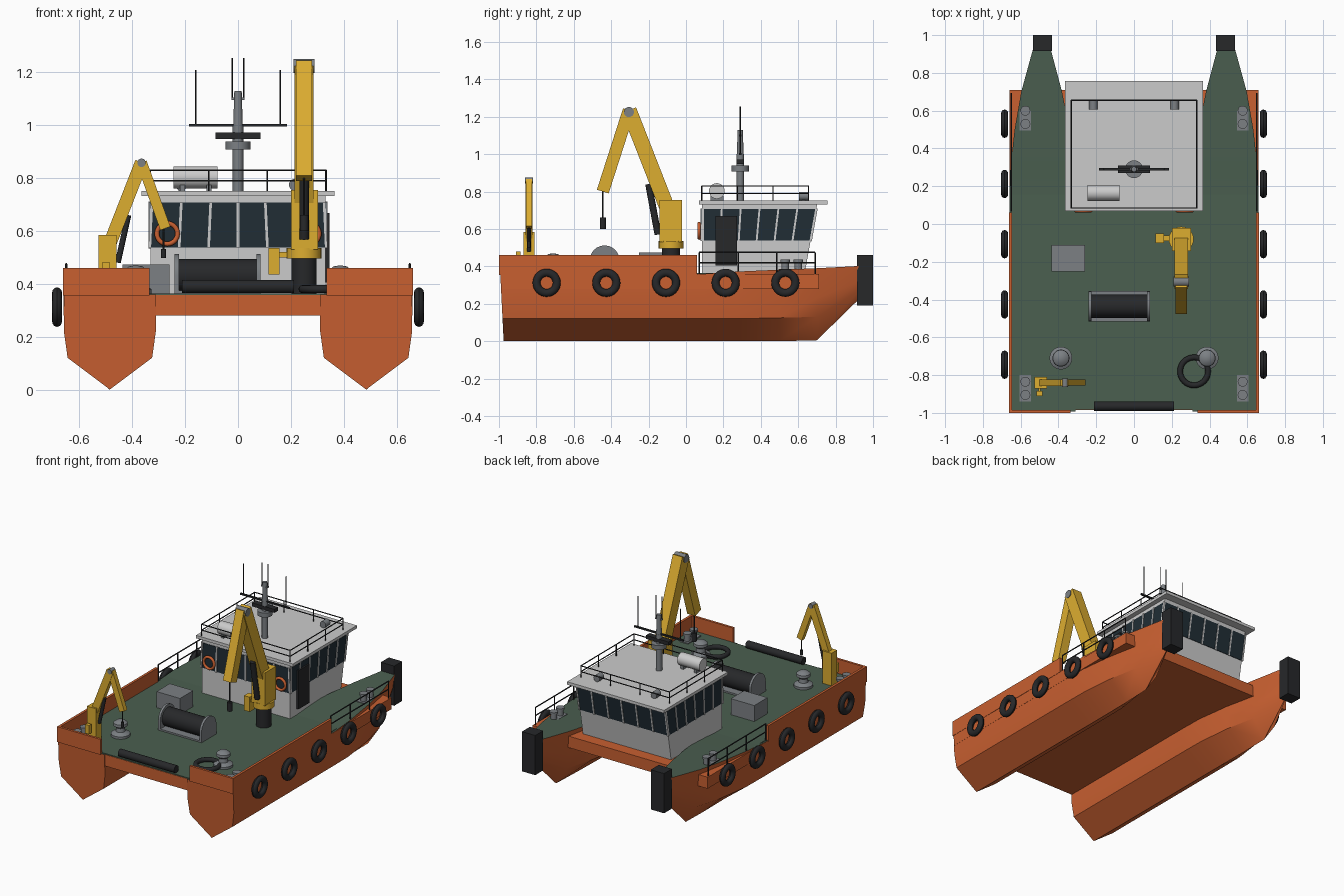
import bpy, bmesh, math
from mathutils import Vector, Matrix

if "Cube" in bpy.data.objects:
    bpy.data.objects.remove(bpy.data.objects["Cube"])

def mat(name, r, g, b):
    m = bpy.data.materials.new(name)
    m.diffuse_color = (r, g, b, 1)
    m.use_nodes = True
    m.node_tree.nodes["Principled BSDF"].inputs["Base Color"].default_value = m.diffuse_color
    return m

ORANGE = mat("orange_paint", .58, .115, .03)
YELLOW = mat("yellow_paint", .72, .42, .03)
GREEN = mat("deck_green", .07, .115, .08)
BLACK = mat("rubber_black", .02, .021, .023)
GLASS = mat("dark_glass", .015, .027, .036)
WHITE = mat("cabin_grey", .6, .6, .6)
STEEL = mat("steel", .2, .215, .23)

def finish(name, bm, *mats):
    bmesh.ops.recalc_face_normals(bm, faces=bm.faces)
    me = bpy.data.meshes.new(name)
    bm.to_mesh(me)
    bm.free()
    for m in mats:
        me.materials.append(m)
    ob = bpy.data.objects.new(name, me)
    bpy.context.collection.objects.link(ob)
    return ob

def box(name, lo, hi, m):
    lo, hi = Vector(lo), Vector(hi)
    bm = bmesh.new()
    bmesh.ops.create_cube(bm, size=1, matrix=Matrix.Translation((lo + hi) / 2) @ Matrix.Diagonal((*(hi - lo), 1)))
    return finish(name, bm, m)

def cyl(name, a, b, r, m, r2=None, seg=24):
    a, b = Vector(a), Vector(b)
    d = b - a
    mx = Matrix.Translation((a + b) / 2) @ d.to_track_quat('Z', 'Y').to_matrix().to_4x4()
    bm = bmesh.new()
    bmesh.ops.create_cone(bm, cap_ends=True, segments=seg, radius1=r, radius2=r if r2 is None else r2,
                          depth=d.length, matrix=mx)
    return finish(name, bm, m)

def beam(name, a, b, side, w, h, m):
    """Rectangular bar from a to b, w wide along the side axis."""
    a, b, s = Vector(a), Vector(b), Vector(side)
    d = (b - a).normalized()
    rot = Matrix((d, s, d.cross(s))).transposed().to_4x4()
    bm = bmesh.new()
    bmesh.ops.create_cube(bm, size=1, matrix=Matrix.Translation((a + b) / 2) @ rot
                          @ Matrix.Diagonal(((b - a).length, w, h, 1)))
    return finish(name, bm, m)

def prism(name, prof, x0, x1, m):
    """(y, z) outline extruded along x."""
    bm = bmesh.new()
    f = bm.faces.new([bm.verts.new((x0, y, z)) for y, z in prof])
    g = bmesh.ops.extrude_face_region(bm, geom=[f])['geom']
    bmesh.ops.translate(bm, vec=(x1 - x0, 0, 0), verts=[v for v in g if isinstance(v, bmesh.types.BMVert)])
    return finish(name, bm, m)

def lathe(name, prof, loc, m, axis='Z', closed=False, seg=32):
    """(radius, height) outline spun about an axis."""
    bm = bmesh.new()
    vs = [bm.verts.new((r, 0, h)) for r, h in prof]
    es = [bm.edges.new((vs[i], vs[i + 1])) for i in range(len(vs) - 1)]
    if closed:
        es.append(bm.edges.new((vs[-1], vs[0])))
    bmesh.ops.spin(bm, geom=vs + es, cent=(0, 0, 0), axis=(0, 0, 1), angle=2 * math.pi, steps=seg)
    bmesh.ops.remove_doubles(bm, verts=bm.verts, dist=1e-5)
    rot = Vector({'X': (1, 0, 0), 'Y': (0, 1, 0), 'Z': (0, 0, 1)}[axis]).to_track_quat('Z', 'Y').to_matrix().to_4x4()
    bm.transform(Matrix.Translation(loc) @ rot)
    return finish(name, bm, m)

def ring(name, loc, R, r, m, axis='Z', squash=1):
    pts = [(R + r * math.cos(t * math.pi / 6), r * squash * math.sin(t * math.pi / 6)) for t in range(12)]
    return lathe(name, pts, loc, m, axis, True)

# twin hulls: y, centre, keel z, chine half width/z, mid half width/z, deck half width/z
STATIONS = [(-.975, .485, 0, .16, .12, .174, .22, .174, .36), (.1, .485, 0, .16, .12, .174, .22, .174, .36),
            (.27, .485, 0, .158, .12, .17, .22, .172, .372), (.5, .487, 0, .13, .125, .14, .225, .145, .382),
            (.7, .489, .005, .085, .13, .098, .23, .108, .39), (.925, .488, .225, .02, .27, .035, .32, .047, .402)]
for s in (-1, 1):
    bm = bmesh.new()
    rows = []
    for i, (y, c, k, w1, z1, w2, z2, w3, z3) in enumerate(STATIONS):
        pts = [(0, k), (w1, z1), (w2, z2), (w3, z3), (-w3, z3), (-w2, z2), (-w1, z1)]
        rows.append([bm.verts.new((s * (c + w), y - (.05 * z if i == 0 else 0), z)) for w, z in pts])
    for i, (a, b) in enumerate(zip(rows, rows[1:])):
        for j in range(7):
            f = bm.faces.new((a[j], a[(j + 1) % 7], b[(j + 1) % 7], b[j]))
            f.material_index = 1 if j == 3 else 0
    bm.faces.new(rows[0])
    bm.faces.new(rows[-1])
    finish("hull", bm, ORANGE, GREEN)
    # bow fender, bulwarks
    box("bow_fender", (s * .485 - .05, .915, .19), (s * .485 + .05, 1, .46), BLACK)
    xs = sorted((s * .645, s * .662))
    box("side_bulwark", (xs[0], -1, .355), (xs[1], .06, .46), ORANGE)
    xs = sorted((s * .335, s * .66))
    box("stern_bulwark", (xs[0], -1, .355), (xs[1], -.984, .46), ORANGE)
    # tyre fenders
    for i in range(5):
        ring("tyre_fender", (s * .685, -.745 + .319 * i, .312), .054, .021, BLACK, 'X', .9)
    # foredeck rail
    for y in (.07, .28, .485, .69):
        cyl("foredeck_post", (s * .65, y, .355), (s * .65, y, .475), .004, BLACK, seg=8)
    for z in (.42, .475):
        cyl("foredeck_rail", (s * .65, .07, z), (s * .65, .69, z), .004, BLACK, seg=8)
    # twin bollards
    for y0, z0 in ((-.87, .363), (.565, .378)):
        box("bollard_base", (s * .575 - .03, y0 - .07, z0 - .01), (s * .575 + .03, y0 + .07, z0 + .008), STEEL)
        for y in (y0 - .035, y0 + .035):
            cyl("bollard", (s * .575, y, z0), (s * .575, y, z0 + .05), .02, STEEL)
            cyl("bollard_cap", (s * .575, y, z0 + .045), (s * .575, y, z0 + .058), .026, STEEL)
    # capstans
    lathe("capstan", [(0, .36), (.06, .36), (.06, .38), (.03, .395), (.026, .42), (.045, .435),
                      (.043, .452), (.025, .466), (0, .47)], (s * .387, -.71, 0), STEEL)

# bridging platform and deck
box("platform", (-.66, -.985, .28), (.66, .71, .358), ORANGE)
box("main_deck", (-.648, -.982, .35), (.648, .27, .364), GREEN)
cyl("stern_roller", (-.212, -.965, .39), (.212, -.965, .39), .025, BLACK)

# wheelhouse
def front(z):
    return .636 + (z - .37) * .18
def cabin_profile(z0, z1, e):
    return [(.085 - e, z0), (front(z0) + e, z0), (front(z1) + e, z1), (.085 - e, z1)]
prism("cabin_walls", cabin_profile(.36, .735, 0), -.332, .332, WHITE)
prism("window_band", cabin_profile(.537, .707, .003), -.335, .335, GLASS)
box("cabin_roof", (-.365, .07, .732), (.365, .757, .752), WHITE)
# window mullions
for i in range(7):
    x = -.334 + i * .668 / 6
    dx = .008 if i < 3 else -.008 if i > 3 else 0
    beam("rear_mullion", (x, .081, .535), (x + dx, .081, .71), (0, 1, 0), .008, .01, WHITE)
    beam("front_mullion", (x, front(.535) + .003, .535), (x, front(.71) + .003, .71), (1, 0, 0), .01, .008, WHITE)
for s in (-1, 1):
    for i in range(7):
        y = .09 + i * .575 / 6
        beam("side_mullion", (s * .335, y, .535), (s * .335, y + .0315 * i / 6, .71), (1, 0, 0), .008, .01, WHITE)
    ring("life_ring", (s * .268, .07, .59), .039, .009, ORANGE, 'Y')
    # searchlights
    cyl("searchlight_stand", (s * .215, .63, .75), (s * .215, .63, .775), .01, STEEL)
    cyl("searchlight", (s * .215, .605, .775), (s * .215, .655, .775), .022, STEEL)
box("cabin_door", (.33, .157, .405), (.346, .272, .668), BLACK)

# roof rail
for x in (-.333, -.111, .111, .333):
    for y in (.085, .655):
        cyl("roof_post", (x, y, .75), (x, y, .83), .0035, BLACK, seg=8)
for s in (-1, 1):
    for y in (.275, .465):
        cyl("roof_post", (s * .333, y, .75), (s * .333, y, .83), .0035, BLACK, seg=8)
    for z in (.79, .83):
        cyl("roof_rail_side", (s * .333, .085, z), (s * .333, .655, z), .0035, BLACK, seg=8)
for y in (.085, .655):
    for z in (.79, .83):
        cyl("roof_rail_end", (-.333, y, z), (.333, y, z), .0035, BLACK, seg=8)

# life raft canister
cyl("life_raft", (-.245, .165, .803), (-.078, .165, .803), .042, WHITE)
for x in (-.21, -.11):
    box("raft_cradle", (x - .01, .13, .75), (x + .01, .2, .775), STEEL)

# mast, radar and aerials
cyl("mast", (0, .29, .75), (0, .29, 1.0), .02, STEEL)
cyl("mast_top", (0, .29, 1.0), (0, .29, 1.13), .018, STEEL, .014)
cyl("mast_platform", (0, .29, .908), (0, .29, .938), .047, STEEL)
box("radar_scanner", (-.085, .27, .948), (.085, .31, .972), BLACK)
box("mast_yard", (-.185, .284, .995), (.185, .296, 1.005), BLACK)
for x, z0, z1 in ((-.16, 1, 1.21), (.16, 1, 1.21), (-.022, 1.1, 1.255), (.022, 1.1, 1.255)):
    cyl("aerial", (x, .29, z0), (x, .29, z1), .003, BLACK, seg=8)
box("aerial_bracket", (-.025, .284, 1.095), (.025, .296, 1.105), STEEL)

# main deck crane
X = (1, 0, 0)
cyl("crane_pedestal", (.25, -.08, .36), (.25, -.08, .5), .048, BLACK)
cyl("crane_collar", (.25, -.08, .495), (.25, -.08, .535), .066, YELLOW)
box("crane_tower", (.2, -.142, .53), (.302, -.022, .755), YELLOW)
beam("crane_lower_boom", (.25, -.08, .66), (.25, -.305, 1.235), X, .072, .082, YELLOW)
beam("crane_upper_boom", (.25, -.305, 1.235), (.25, -.445, .8), X, .06, .066, YELLOW)
cyl("crane_knuckle", (.21, -.305, 1.225), (.29, -.305, 1.225), .027, STEEL)
cyl("crane_ram", (.25, -.15, .57), (.25, -.2, .84), .018, BLACK)
cyl("crane_wire", (.25, -.445, .82), (.25, -.445, .65), .004, BLACK, seg=8)
cyl("crane_hook", (.25, -.445, .6), (.25, -.445, .66), .016, BLACK)
box("crane_control", (.115, -.1, .435), (.158, -.05, .535), YELLOW)
box("crane_control_arm", (.15, -.09, .5), (.22, -.06, .52), YELLOW)

# small stern crane
Y = (0, 1, 0)
box("small_crane_tower", (-.528, -.87, .36), (-.46, -.81, .585), YELLOW)
beam("small_crane_lower_boom", (-.49, -.84, .54), (-.365, -.84, .86), Y, .036, .05, YELLOW)
beam("small_crane_upper_boom", (-.365, -.84, .86), (-.275, -.84, .61), Y, .032, .04, YELLOW)
cyl("small_crane_knuckle", (-.365, -.862, .858), (-.365, -.818, .858), .016, STEEL)
cyl("small_crane_ram", (-.455, -.84, .48), (-.415, -.84, .66), .011, BLACK)
cyl("small_crane_wire", (-.282, -.84, .63), (-.282, -.84, .52), .003, BLACK, seg=8)
cyl("small_crane_hook", (-.282, -.84, .498), (-.282, -.84, .532), .009, BLACK)
box("small_crane_control", (-.515, -.91, .42), (-.485, -.885, .48), YELLOW)
box("small_crane_control_arm", (-.505, -.89, .45), (-.495, -.86, .46), YELLOW)

# towing winch with arched cheek plates
cyl("winch_drum", (-.225, -.435, .432), (.075, -.435, .432), .062, BLACK, seg=32)
cheek = [(-.515, .36)] + [(-.435 - .08 * math.cos(t * math.pi / 12), .432 + .08 * math.sin(t * math.pi / 12))
                          for t in range(13)] + [(-.355, .36)]
for x in (-.24, .07):
    prism("winch_cheek", cheek, x, x + .016, STEEL)
box("winch_base", (-.24, -.515, .36), (.086, -.355, .375), STEEL)

# deck locker and coiled hose
box("deck_locker", (-.437, -.252, .36), (-.26, -.11, .473), STEEL)
ring("rope_coil", (.318, -.78, .38), .074, .015, BLACK)

# smooth round parts, keep hard edges
bpy.ops.object.select_all(action='SELECT')
bpy.context.view_layer.objects.active = bpy.context.scene.objects[0]
bpy.ops.object.shade_smooth_by_angle(angle=math.radians(32))
